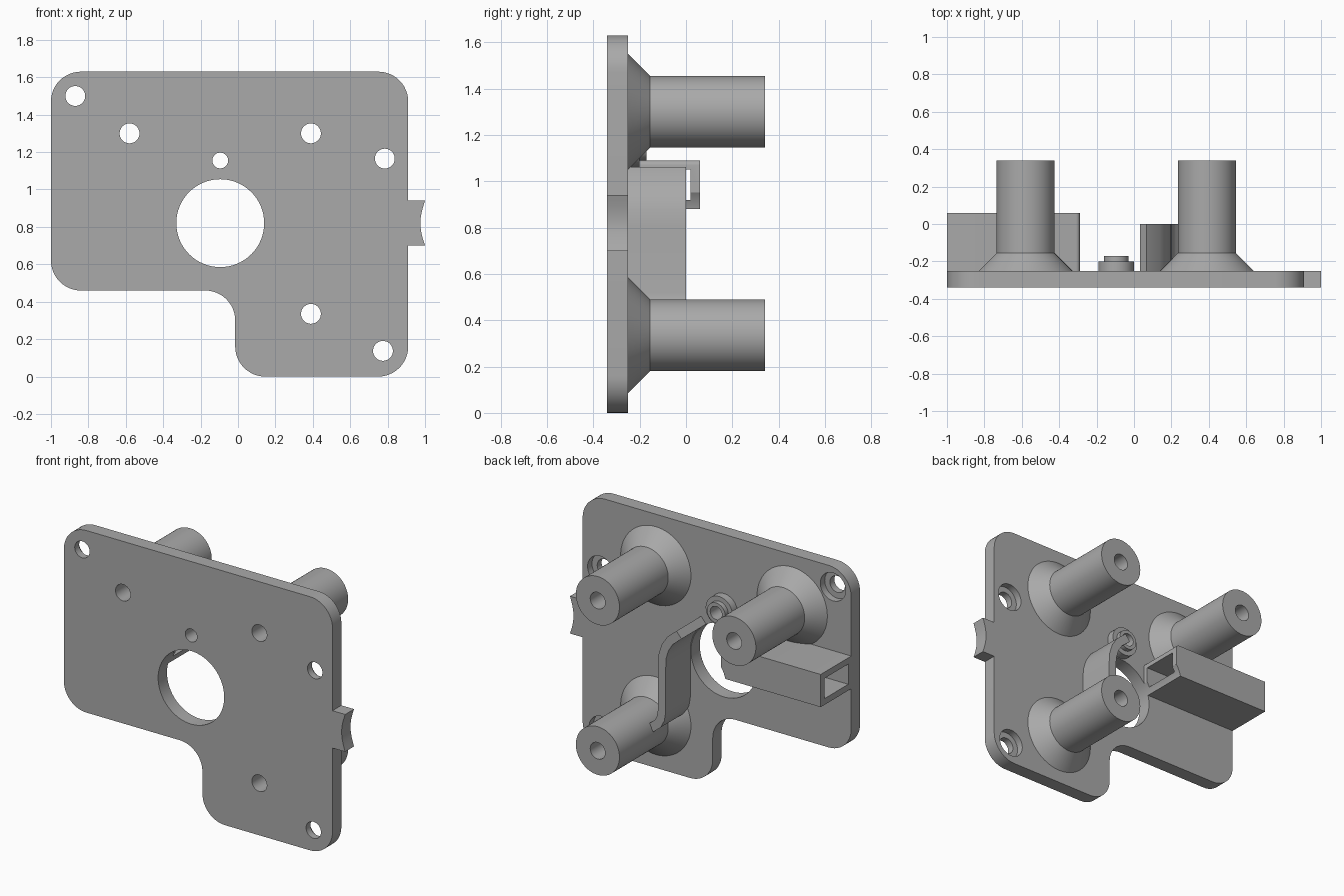
import bpy, bmesh, math
from mathutils import Vector

if "Cube" in bpy.data.objects:
    bpy.data.objects.remove(bpy.data.objects["Cube"], do_unlink=True)

grey = bpy.data.materials.new("plastic_grey")
grey.use_nodes = True
grey.diffuse_color = (0.4, 0.4, 0.4, 1)
grey.node_tree.nodes["Principled BSDF"].inputs["Base Color"].default_value = (0.4, 0.4, 0.4, 1)

FRONT, BACK = -0.34, -0.25      # the plate's two faces
BORE = 0.053
POSTS = [(-0.58, 1.3), (0.39, 1.3), (0.39, 0.335)]
SCREWS = [(-0.87, 1.5), (0.785, 1.165), (0.775, 0.137)]
OPENING = (-0.095, 0.82)
BOSS = (-0.095, 1.155)


def finish(name, bm):
    bmesh.ops.recalc_face_normals(bm, faces=bm.faces)
    mesh = bpy.data.meshes.new(name)
    bm.to_mesh(mesh)
    bm.free()
    mesh.materials.append(grey)
    ob = bpy.data.objects.new(name, mesh)
    bpy.context.collection.objects.link(ob)
    return ob


def activate(ob):
    bpy.ops.object.select_all(action='DESELECT')
    ob.select_set(True)
    bpy.context.view_layer.objects.active = ob


def smooth(ob):
    activate(ob)
    bpy.ops.object.shade_smooth_by_angle(angle=math.radians(30))


def prism(name, outline, y0, y1):
    """Extrude an x-z outline along y."""
    bm = bmesh.new()
    face = bm.faces.new([bm.verts.new((x, y0, z)) for x, z in outline])
    new = bmesh.ops.extrude_face_region(bm, geom=[face])["geom"]
    bmesh.ops.translate(bm, vec=(0, y1 - y0, 0),
                        verts=[v for v in new if isinstance(v, bmesh.types.BMVert)])
    return finish(name, bm)


def turned(name, centre, profile, sides=64):
    """Revolve a closed (radius, y) profile around an axis along y."""
    bm = bmesh.new()
    rings = []
    for i in range(sides):
        a = math.tau * i / sides
        rings.append([bm.verts.new((centre[0] + r * math.cos(a), y, centre[1] + r * math.sin(a)))
                      for r, y in profile])
    n = len(profile)
    for i in range(sides):
        p, q = rings[i], rings[(i + 1) % sides]
        for j in range(n):
            k = (j + 1) % n
            bm.faces.new((p[j], p[k], q[k], q[j]))
    return finish(name, bm)


def disc(centre, r, sides=64):
    return [(centre[0] + r * math.cos(math.tau * i / sides),
             centre[1] + r * math.sin(math.tau * i / sides)) for i in range(sides)]


def rounded(corners, steps=12):
    """Fillet each (x, z, radius) right-angled corner."""
    out = []
    for i, (x, z, r) in enumerate(corners):
        p = Vector((x, z))
        if not r:
            out.append((x, z))
            continue
        a = (Vector(corners[i - 1][:2]) - p).normalized() * r
        b = (Vector(corners[(i + 1) % len(corners)][:2]) - p).normalized() * r
        for s in range(steps + 1):
            t = math.pi / 2 * s / steps
            out.append(tuple(p + a * (1 - math.sin(t)) + b * (1 - math.cos(t))))
    return out


def cut(ob, cutter):
    cutter.hide_render = True
    mod = ob.modifiers.new("cut", 'BOOLEAN')
    mod.operation = 'DIFFERENCE'
    mod.solver = 'EXACT'
    mod.object = cutter
    activate(ob)
    bpy.ops.object.modifier_apply(modifier=mod.name)
    bpy.data.objects.remove(cutter, do_unlink=True)


# Mounting plate with a hollow-ended side tab
R = 0.16
tab = [(1 - 0.025 * math.cos(math.pi / 2 * t), 0.82 + 0.12 * t, 0)
       for t in [i / 6 for i in range(-6, 7)]]
plate = prism("mounting_plate", rounded(
    [(-1, 0.46, R), (-0.015, 0.46, R), (-0.015, 0, R), (0.91, 0, R), (0.91, 0.7, 0)]
    + tab + [(0.91, 0.94, 0), (0.91, 1.63, R), (-1, 1.63, R)]), FRONT, BACK)
holes = [(p, BORE) for p in POSTS + SCREWS] + [(BOSS, 0.042), (OPENING, 0.235)]
for centre, r in holes:
    cut(plate, prism("hole_cutter", disc(centre, r), FRONT - 0.1, BACK + 0.1))
for centre in SCREWS:
    cut(plate, prism("counterbore_cutter", disc(centre, 0.09), -0.295, BACK + 0.1))
smooth(plate)

# Standoff posts with flared bases
for name, centre in zip(("upper_right_post", "upper_left_post", "lower_left_post"), POSTS):
    smooth(turned(name, centre, [(BORE, BACK), (0.25, BACK), (0.155, -0.155),
                                 (0.155, 0.34), (BORE, 0.34)]))

# Small stepped boss
smooth(turned("stepped_boss", BOSS, [(0.042, BACK), (0.095, BACK), (0.095, -0.2),
                                     (0.065, -0.2), (0.065, -0.17), (0.042, -0.17)]))

# Hollow cable channel, trimmed by the round opening
channel = prism("cable_channel", rounded(
    [(-1, 0.88, 0), (-0.29, 0.88, 0), (-0.29, 1.09, 0.02), (-1, 1.09, 0)], 4), BACK, 0.06)
cut(channel, prism("slot_cutter", [(-1.1, 0.92), (-0.2, 0.92), (-0.2, 1.05), (-1.1, 1.05)],
                   -0.22, 0.02))
cut(channel, prism("opening_cutter", disc(OPENING, 0.235), -0.4, 0.2))
smooth(channel)

# Curved guide wall beside the opening
path = [Vector(p) for p in ((0.05, 1.04), (0.115, 0.985), (0.15, 0.93), (0.168, 0.87),
                            (0.172, 0.8), (0.172, 0.52), (0.18, 0.47), (0.2, 0.43), (0.25, 0.39))]
sides = ([], [])
for i, p in enumerate(path):
    d = (path[min(i + 1, len(path) - 1)] - path[max(i - 1, 0)]).normalized()
    n = Vector((-d.y, d.x)) * 0.0275
    sides[0].append(tuple(p + n))
    sides[1].append(tuple(p - n))
smooth(prism("guide_wall", sides[0] + sides[1][::-1], BACK, 0))
